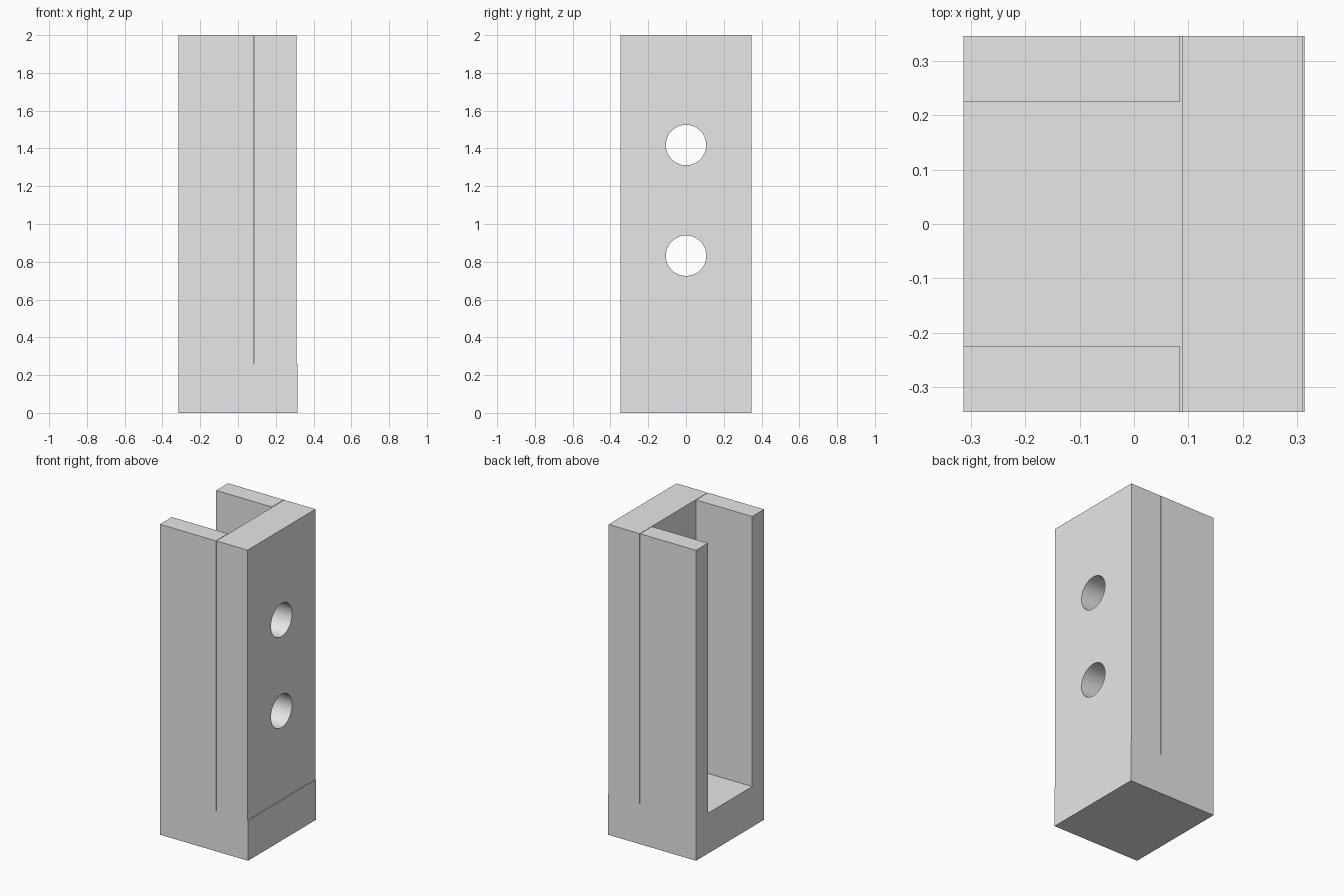
import bpy
import math

default = bpy.data.objects.get("Cube")
if default:
    bpy.data.objects.remove(default, do_unlink=True)

# Single plain grey finish
grey = bpy.data.materials.new("light grey")
grey.use_nodes = True
grey.diffuse_color = (0.8, 0.8, 0.8, 1)
grey.node_tree.nodes["Principled BSDF"].inputs["Base Color"].default_value = (0.8, 0.8, 0.8, 1)

LEFT, RIGHT, HALF_DEPTH = -0.314, 0.314, 0.346
INNER, FLOOR, TOP = 0.225, 0.26, 2.0
SEAM, GAP, STEP = 0.088, 0.003, 0.004
HOLE_RADIUS = 0.107


def box(name, x, y, z):
    """Axis-aligned box from (min, max) pairs."""
    spans = (x, y, z)
    bpy.ops.mesh.primitive_cube_add(size=1, location=[(a + b) / 2 for a, b in spans])
    obj = bpy.context.object
    obj.name = name
    obj.scale = [b - a for a, b in spans]
    bpy.ops.object.transform_apply(location=False, rotation=False, scale=True)
    obj.data.materials.append(grey)
    return obj


def apply_boolean(target, cutter, operation):
    mod = target.modifiers.new("join", 'BOOLEAN')
    mod.operation = operation
    mod.solver = 'EXACT'
    mod.object = cutter
    bpy.context.view_layer.objects.active = target
    bpy.ops.object.modifier_apply(modifier=mod.name)
    bpy.data.objects.remove(cutter, do_unlink=True)


# Body: solid block, with the channel and the plate seat cut away
body = box("channel_body", (LEFT, RIGHT), (-HALF_DEPTH, HALF_DEPTH), (0, TOP))
channel = box("channel_cutter", (LEFT - 1, SEAM), (-INNER, INNER), (FLOOR, TOP + 1))
apply_boolean(body, channel, 'DIFFERENCE')
seat = box("seat_cutter", (SEAM - GAP, RIGHT + 1), (-1, 1), (FLOOR, TOP + 1))
apply_boolean(body, seat, 'DIFFERENCE')

# Back plate: stands on the body behind a fine seam, drilled twice
plate = box("back_plate", (SEAM, RIGHT - STEP), (-HALF_DEPTH, HALF_DEPTH), (FLOOR, TOP))
for height in (0.832, 1.418):
    bpy.ops.mesh.primitive_cylinder_add(vertices=64, radius=HOLE_RADIUS, depth=1,
                                        location=(0.2, 0, height),
                                        rotation=(0, math.pi / 2, 0))
    drill = bpy.context.object
    drill.data.materials.append(grey)
    apply_boolean(plate, drill, 'DIFFERENCE')

# Smooth bores with crisp edges
bpy.ops.object.select_all(action='DESELECT')
plate.select_set(True)
bpy.context.view_layer.objects.active = plate
bpy.ops.object.shade_smooth_by_angle(angle=math.radians(30))
